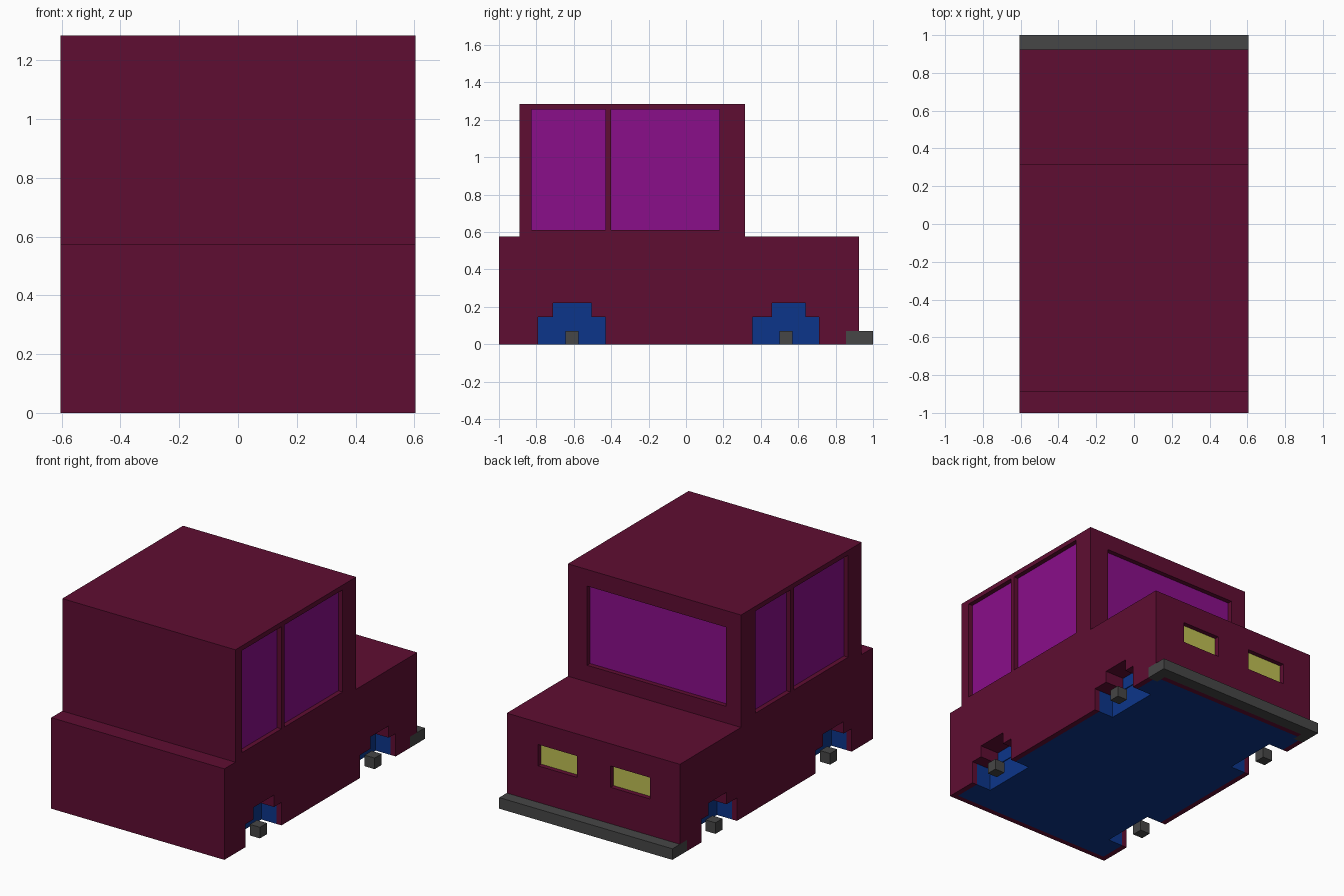
import bpy, bmesh
from mathutils import Vector

if "Cube" in bpy.data.objects:
    bpy.data.objects.remove(bpy.data.objects["Cube"], do_unlink=True)


def material(name, rgb):
    m = bpy.data.materials.new(name)
    m.use_nodes = True
    m.diffuse_color = (*rgb, 1)
    m.node_tree.nodes["Principled BSDF"].inputs["Base Color"].default_value = (*rgb, 1)
    return m


MAROON = material("maroon paint", (0.114, 0.004, 0.032))
PURPLE = material("purple glass", (0.254, 0.0044, 0.254))
BLUE = material("blue chassis", (0.0037, 0.036, 0.254))
GREY = material("dark grey", (0.061, 0.061, 0.061))
YELLOW = material("yellow lamp", (0.52, 0.52, 0.088))


def prism(name, points, offset, mat):
    """Extrude a flat outline of 3D points along an offset vector."""
    bm = bmesh.new()
    face = bm.faces.new([bm.verts.new(p) for p in points])
    ext = bmesh.ops.extrude_face_region(bm, geom=[face])
    verts = [v for v in ext["geom"] if isinstance(v, bmesh.types.BMVert)]
    bmesh.ops.translate(bm, verts=verts, vec=Vector(offset))
    bmesh.ops.recalc_face_normals(bm, faces=bm.faces)
    mesh = bpy.data.meshes.new(name)
    bm.to_mesh(mesh)
    bm.free()
    mesh.materials.append(mat)
    obj = bpy.data.objects.new(name, mesh)
    bpy.context.collection.objects.link(obj)
    return obj


def box(name, x, y, z, mat):
    """Box from (min, max) ranges on each axis."""
    x, y, z = sorted(x), sorted(y), sorted(z)
    pts = [(x[0], y[0], z[0]), (x[1], y[0], z[0]), (x[1], y[1], z[0]), (x[0], y[1], z[0])]
    return prism(name, pts, (0, 0, z[1] - z[0]), mat)


def cut(target, x, y, z):
    """Subtract a box from the target."""
    cutter = box("cutter", x, y, z, target.data.materials[0])
    mod = target.modifiers.new("cut", 'BOOLEAN')
    mod.operation, mod.solver, mod.object = 'DIFFERENCE', 'EXACT', cutter
    bpy.context.view_layer.objects.active = target
    bpy.ops.object.modifier_apply(modifier=mod.name)
    bpy.data.objects.remove(cutter, do_unlink=True)


W = 0.605        # half width
RECESS = 0.035   # depth of windows, lamps and shell thickness
DEPTH = 0.14     # depth of the wheel arches

# Stepped body shell, cut open underneath
profile = [(-1, 0), (0.925, 0), (0.925, 0.575), (0.315, 0.575),
           (0.315, 1.285), (-0.89, 1.285), (-0.89, 0.575), (-1, 0.575)]
body = prism("body", [(-W, y, z) for y, z in profile], (2 * W, 0, 0), MAROON)
cut(body, (-W + RECESS, W - RECESS), (-0.965, 0.89), (-0.1, 0.145))

# Blue chassis slab filling the underside
chassis = box("chassis", (-W + RECESS, W - RECESS), (-0.965, 0.89), (0, 0.145), BLUE)

# Stepped wheel arches: lower range, upper range, hub centre
arches = [("rear", (-0.79, -0.43), (-0.71, -0.505), -0.61),
          ("front", (0.355, 0.71), (0.46, 0.64), 0.535)]
for side, s in (("left", 1), ("right", -1)):
    span = (s * (W - DEPTH), s * 0.75)
    for end, low, high, hub in arches:
        cut(body, span, low, (-0.1, 0.145))
        cut(body, span, high, (-0.1, 0.22))
        cut(chassis, span, low, (-0.1, 0.3))
        box(f"{end}_{side}_arch_back", (s * (W - DEPTH), s * (W - DEPTH + 0.006)),
            high, (0.14, 0.22), BLUE)
        box(f"{end}_{side}_hub", (s * 0.535, s * W), (hub - 0.035, hub + 0.035),
            (0, 0.07), GREY)
    # Corner pocket for the wrap-around bumper
    for part in (body, chassis):
        cut(part, (s * 0.535, s * 0.75), (0.855, 1.1), (-0.1, 0.07))

# Bumper wrapping round the corners
outline = [(-W, 1), (-W, 0.855), (-0.535, 0.855), (-0.535, 0.925),
           (0.535, 0.925), (0.535, 0.855), (W, 0.855), (W, 1)]
prism("bumper", [(x, y, 0) for x, y in outline], (0, 0, 0.07), GREY)

# Recessed side windows
windows = [("left_rear_window", 1, (-0.825, -0.43)), ("left_front_window", 1, (-0.40, 0.18)),
           ("right_front_window", -1, (-0.18, 0.17)), ("right_rear_window", -1, (-0.755, -0.215))]
for name, s, ys in windows:
    zs = (0.61, 1.255)
    cut(body, (s * (W - RECESS), s * 0.75), ys, zs)
    box(name, (s * (W - RECESS), s * (W - RECESS + 0.005)), ys, zs, PURPLE)

# Recessed windscreen and lamps
panels = [("windscreen", (-0.50, 0.47), 0.315, (0.68, 1.18), PURPLE),
          ("left_lamp", (0.115, 0.385), 0.925, (0.30, 0.435), YELLOW),
          ("right_lamp", (-0.395, -0.12), 0.925, (0.30, 0.435), YELLOW)]
for name, xs, y, zs, mat in panels:
    cut(body, xs, (y - RECESS, y + 0.1), zs)
    box(name, xs, (y - RECESS, y - RECESS + 0.005), zs, mat)
